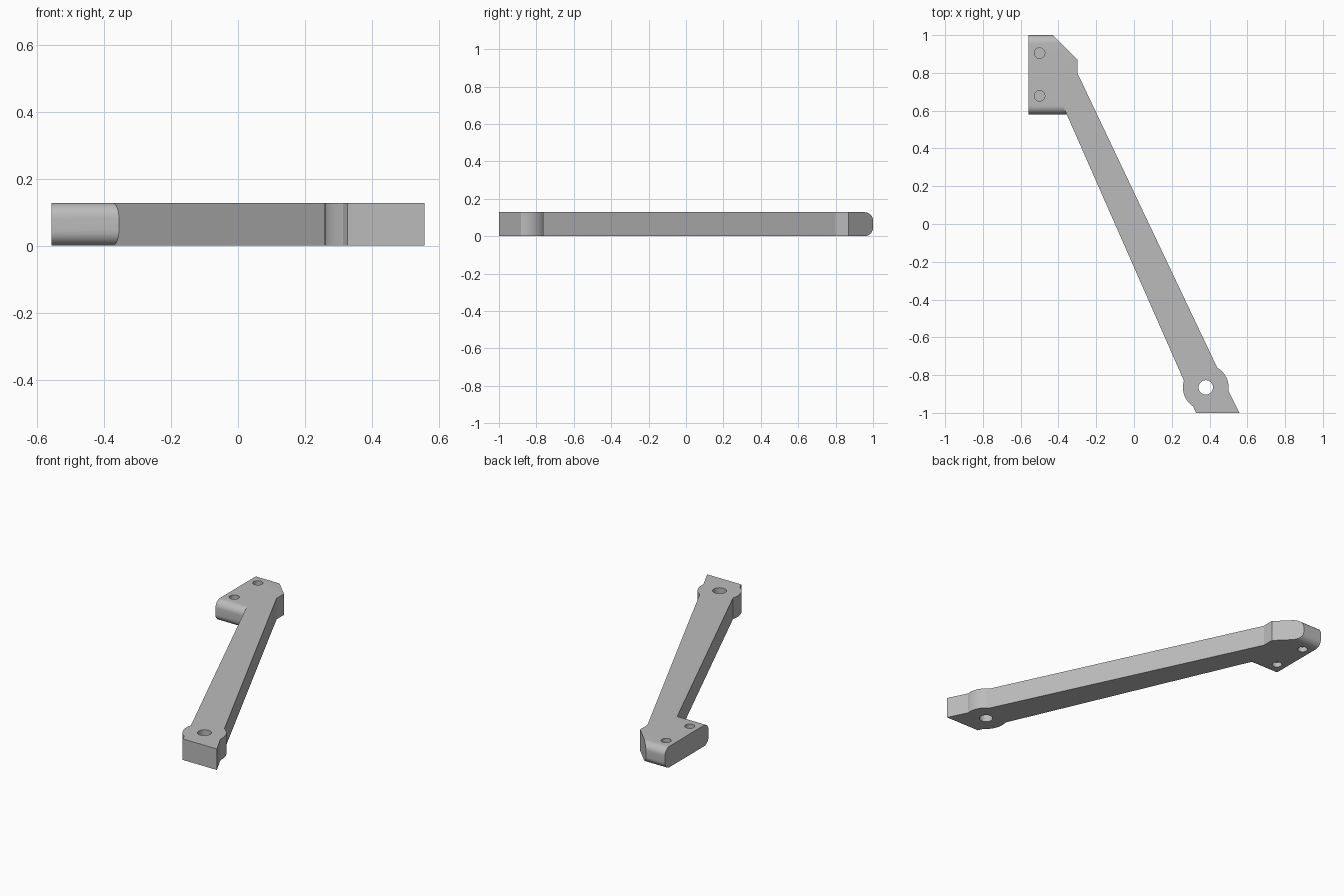
import bpy, bmesh, math
from mathutils import Vector

default = bpy.data.objects.get("Cube")
if default:
    bpy.data.objects.remove(default, do_unlink=True)

H = 0.128          # plate thickness
ROUND = 0.045      # edge radius on the pad ends

grey = bpy.data.materials.new("grey")
grey.use_nodes = True
colour = (0.5, 0.5, 0.5, 1)
grey.diffuse_color = colour
grey.node_tree.nodes["Principled BSDF"].inputs["Base Color"].default_value = colour


def prism(name, points, direction):
    """Closed prism from a 3D outline pushed along a direction."""
    bm = bmesh.new()
    face = bm.faces.new([bm.verts.new(p) for p in points])
    top = bmesh.ops.extrude_face_region(bm, geom=[face])["geom"]
    moved = [v for v in top if isinstance(v, bmesh.types.BMVert)]
    bmesh.ops.translate(bm, verts=moved, vec=Vector(direction))
    bmesh.ops.recalc_face_normals(bm, faces=bm.faces)
    mesh = bpy.data.meshes.new(name)
    bm.to_mesh(mesh)
    bm.free()
    mesh.materials.append(grey)
    obj = bpy.data.objects.new(name, mesh)
    bpy.context.collection.objects.link(obj)
    return obj


def arc(cx, cy, r, start, end, steps):
    angles = [math.radians(start + (end - start) * i / steps) for i in range(steps + 1)]
    return [(cx + r * math.cos(a), cy + r * math.sin(a)) for a in angles]


def plan(name, points, z=0, height=H):
    return prism(name, [(x, y, z) for x, y in points], (0, 0, height))


def disc(name, x, y, r, z, height):
    return plan(name, arc(x, y, r, 0, 360, 48)[:-1], z, height)


def combine(target, tool, operation):
    """Apply a boolean and remove the tool."""
    mod = target.modifiers.new(operation.lower(), "BOOLEAN")
    mod.object, mod.operation, mod.solver = tool, operation, "EXACT"
    bpy.context.view_layer.objects.active = target
    bpy.ops.object.modifier_apply(modifier=mod.name)
    bpy.data.objects.remove(tool, do_unlink=True)


# Slanted arm with the bulged boss at its front end
boss = (0.38, -0.865)
arm = [(-0.3, 0.8)]
arm += arc(*boss, 0.121, 60, -8, 12)
arm += [(0.558, -1), (0.328, -1)]
arm += arc(*boss, 0.121, 237, 163, 12)
arm += [(-0.4, 0.68)]
bracket = plan("bracket_arm", arm)

# Mounting pad with a chamfered corner and rounded front and back ends
pad = plan("mounting_pad", [(-0.558, 0.58), (-0.356, 0.58), (-0.3, 0.8),
                            (-0.3, 0.87), (-0.43, 1), (-0.558, 1)], -0.1, 0.4)
side = []
for y, z, start in ((1 - ROUND, H - ROUND, 0), (0.58 + ROUND, H - ROUND, 90),
                    (0.58 + ROUND, ROUND, 180), (1 - ROUND, ROUND, 270)):
    side += arc(y, z, ROUND, start, start + 90, 10)
rounded = prism("rounded_block", [(-0.7, y, z) for y, z in side], (0.6, 0, 0))
combine(pad, rounded, "INTERSECT")
combine(bracket, pad, "UNION")

# Through hole in the boss, shallow screw holes on both sides of the pad
combine(bracket, disc("boss_hole", *boss, 0.038, -0.1, 0.4), "DIFFERENCE")
depth = 0.03
for y in (0.905, 0.678):
    for z in (-depth, H - depth):
        combine(bracket, disc("screw_hole", -0.5, y, 0.028, z, 2 * depth), "DIFFERENCE")

# Smooth the curved walls, keep the edges crisp
bpy.ops.object.select_all(action="DESELECT")
bracket.name = "bracket"
bracket.select_set(True)
bpy.context.view_layer.objects.active = bracket
bpy.ops.object.shade_smooth_by_angle(angle=math.radians(25))
